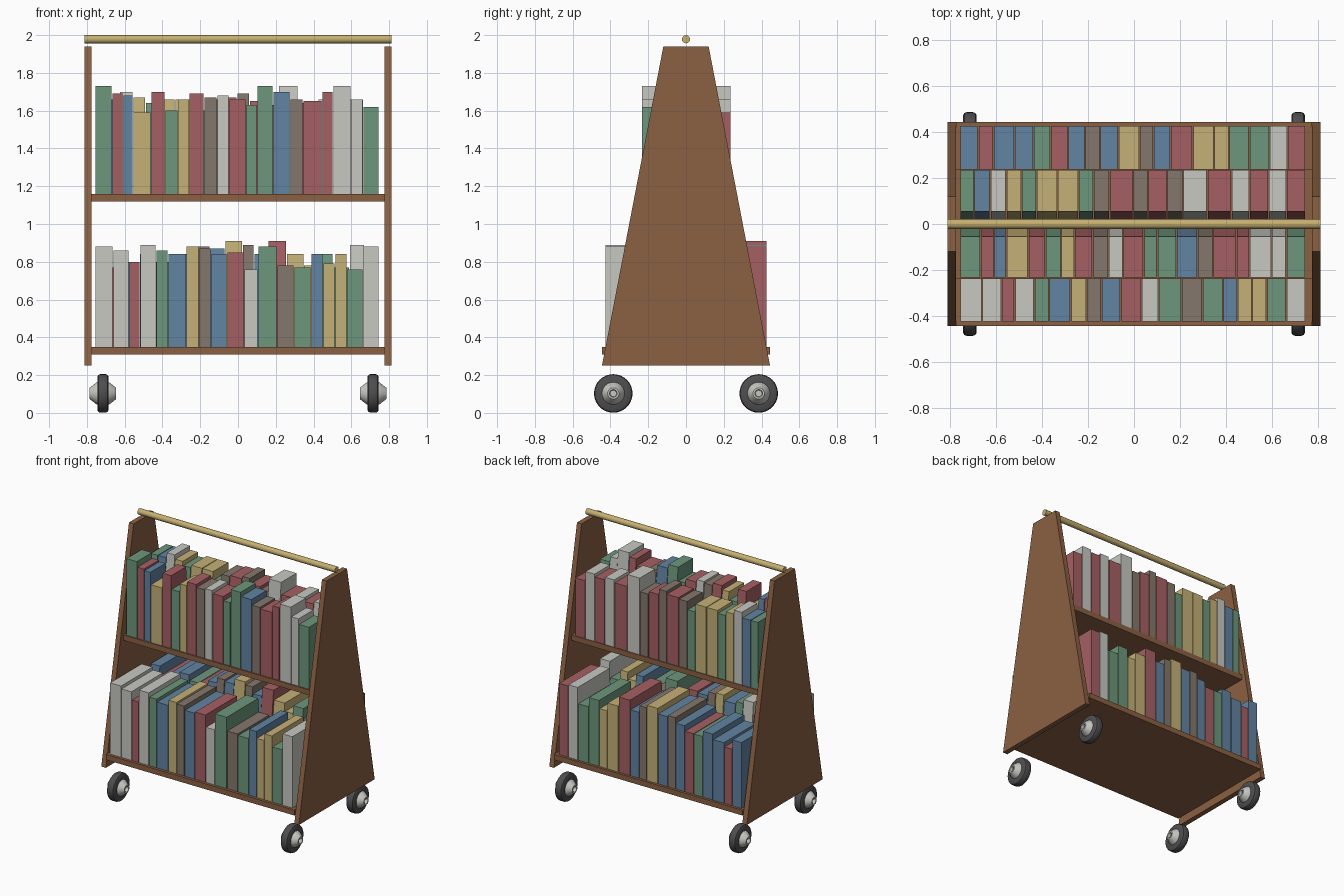
import bpy, bmesh, math
from mathutils import Matrix, Vector

if "Cube" in bpy.data.objects:
    bpy.data.objects.remove(bpy.data.objects["Cube"], do_unlink=True)


def material(name, srgb):
    """Flat colour from 0-255 display values, stored as linear."""
    m = bpy.data.materials.new(name)
    col = [((c / 255 + 0.055) / 1.055) ** 2.4 for c in srgb] + [1]
    m.diffuse_color = col
    m.use_nodes = True
    bsdf = m.node_tree.nodes["Principled BSDF"]
    bsdf.inputs["Base Color"].default_value = col
    bsdf.inputs["Roughness"].default_value = 0.7
    return m


wood = material("wood brown", (139, 97, 66))
brass = material("brass", (198, 176, 112))
rubber = material("dark rubber", (78, 78, 80))
metal = material("light metal", (200, 200, 194))
RED, GREEN, BLUE, YELLOW, WHITE, TAUPE = range(6)
covers = [material("red cover", (166, 96, 99)),
          material("green cover", (109, 151, 124)),
          material("blue cover", (98, 131, 162)),
          material("yellow cover", (197, 177, 119)),
          metal,
          material("taupe cover", (132, 119, 108))]


def finish(name, bm, mats, smooth=False):
    bmesh.ops.recalc_face_normals(bm, faces=bm.faces)
    me = bpy.data.meshes.new(name)
    bm.to_mesh(me)
    bm.free()
    for m in mats:
        me.materials.append(m)
    ob = bpy.data.objects.new(name, me)
    bpy.context.scene.collection.objects.link(ob)
    if smooth:
        bpy.ops.object.select_all(action="DESELECT")
        ob.select_set(True)
        bpy.context.view_layer.objects.active = ob
        bpy.ops.object.shade_smooth_by_angle(angle=math.radians(35))
    return ob


def prism(bm, outline, x0, x1, mat=0):
    """Extrude a (y, z) outline from x0 to x1."""
    a = [bm.verts.new((x0, y, z)) for y, z in outline]
    b = [bm.verts.new((x1, y, z)) for y, z in outline]
    n = len(a)
    faces = [bm.faces.new(a), bm.faces.new(b[::-1])]
    faces += [bm.faces.new((a[i], b[i], b[(i + 1) % n], a[(i + 1) % n])) for i in range(n)]
    for f in faces:
        f.material_index = mat


def lathe(name, profile, centre, mat, steps=32):
    """Spin an (x, radius) profile around the x axis."""
    bm = bmesh.new()
    vs = [bm.verts.new((x, 0, r)) for x, r in profile]
    es = [bm.edges.new(p) for p in zip(vs, vs[1:])]
    bmesh.ops.spin(bm, geom=vs + es, cent=(0, 0, 0), axis=(1, 0, 0),
                   angle=math.tau, steps=steps)
    bmesh.ops.remove_doubles(bm, verts=bm.verts, dist=1e-5)
    bmesh.ops.transform(bm, matrix=Matrix.Translation(Vector(centre)), verts=bm.verts)
    return finish(name, bm, [mat], True)


# Tapered end panels
for side, s in (("left", 1), ("right", -1)):
    bm = bmesh.new()
    prism(bm, [(-0.445, 0.25), (0.445, 0.25), (0.12, 1.94), (-0.12, 1.94)], s * 0.775, s * 0.813)
    finish(side + "_end_panel", bm, [wood])

# Shelves
for name, depth, z in (("lower_shelf", 0.445, 0.31), ("upper_shelf", 0.24, 1.12)):
    bm = bmesh.new()
    prism(bm, [(-depth, z), (depth, z), (depth, z + 0.04), (-depth, z + 0.04)], -0.775, 0.775)
    finish(name, bm, [wood])

# Push rail
lathe("push_rail", [(-0.813, 0), (-0.813, 0.022), (0.813, 0.022), (0.813, 0)],
      (0, 0, 1.978), brass, 12)

# Wheels: tyre with rounded shoulders, conical hub on both faces
tyre = [(-0.03, 0.055), (-0.03, 0.088), (-0.024, 0.098), (-0.014, 0.102)]
hub = [(-0.048, 0), (-0.048, 0.017), (-0.07, 0.02), (-0.07, 0.03), (-0.034, 0.058), (-0.028, 0.06)]
for sx, side in ((1, "left"), (-1, "right")):
    for sy, end in ((1, "back"), (-1, "front")):
        at = (sx * 0.715, sy * 0.385, 0.103)
        for part, half, mat in (("tyre", tyre, rubber), ("hub", hub, metal)):
            full = half + [(-x, r) for x, r in reversed(half)]
            lathe(f"{end}_{side}_wheel_{part}", full, at, mat)


def book_row(name, z, face, sign, books):
    """Books as (cover, relative width, height in hundredths), from -x to +x."""
    bm = bmesh.new()
    total = sum(w for _, w, _ in books)
    x = -0.757
    for cover, w, h in books:
        width = w / total * 1.505
        top = z + h / 100
        outline = [(sign * face, z), (sign * face, top), (sign * 0.055, top), (sign * 0.003, z)]
        prism(bm, outline, x + 0.002, x + width - 0.003, cover)
        x += width
    finish(name, bm, covers)


book_row("upper_front_books", 1.16, 0.232, -1, [
    (GREEN, 17, 57), (RED, 11, 53), (BLUE, 10, 52), (YELLOW, 18, 43), (RED, 14, 54),
    (GREEN, 13, 44), (YELLOW, 11, 50), (RED, 15, 53), (TAUPE, 13, 51), (WHITE, 12, 52),
    (RED, 17, 50), (GREEN, 11, 47), (GREEN, 16, 57), (BLUE, 17, 54), (TAUPE, 13, 50),
    (RED, 19, 49), (RED, 11, 54), (WHITE, 18, 57), (WHITE, 12, 50), (GREEN, 16, 46)])
book_row("lower_front_books", 0.35, 0.425, -1, [
    (WHITE, 18, 53), (WHITE, 16, 51), (RED, 11, 45), (WHITE, 16, 54), (GREEN, 12, 51),
    (BLUE, 18, 49), (YELLOW, 13, 53), (TAUPE, 12, 52), (BLUE, 16, 49), (RED, 17, 50),
    (WHITE, 14, 41), (GREEN, 19, 53), (TAUPE, 17, 43), (GREEN, 17, 42), (BLUE, 12, 49),
    (YELLOW, 12, 44), (YELLOW, 12, 49), (GREEN, 16, 41), (WHITE, 16, 53)])
book_row("upper_back_books", 1.16, 0.235, 1, [
    (GREEN, 14, 50), (BLUE, 16, 50), (WHITE, 16, 54), (YELLOW, 15, 51), (GREEN, 15, 48),
    (YELLOW, 21, 50), (YELLOW, 21, 50), (GREEN, 15, 44), (TAUPE, 16, 50), (RED, 23, 51),
    (TAUPE, 15, 53), (RED, 19, 49), (TAUPE, 16, 47), (WHITE, 24, 57), (RED, 24, 48),
    (WHITE, 18, 50), (RED, 19, 48), (WHITE, 18, 50), (RED, 19, 43)])
book_row("lower_back_books", 0.35, 0.427, 1, [
    (BLUE, 18, 49), (RED, 15, 42), (BLUE, 21, 45), (BLUE, 19, 49), (GREEN, 17, 45),
    (RED, 17, 45), (BLUE, 17, 49), (TAUPE, 15, 53), (BLUE, 18, 52), (YELLOW, 21, 56),
    (TAUPE, 14, 54), (BLUE, 17, 49), (RED, 22, 56), (YELLOW, 21, 49), (YELLOW, 15, 43),
    (GREEN, 20, 49), (GREEN, 20, 42), (WHITE, 18, 54), (RED, 18, 53)])
